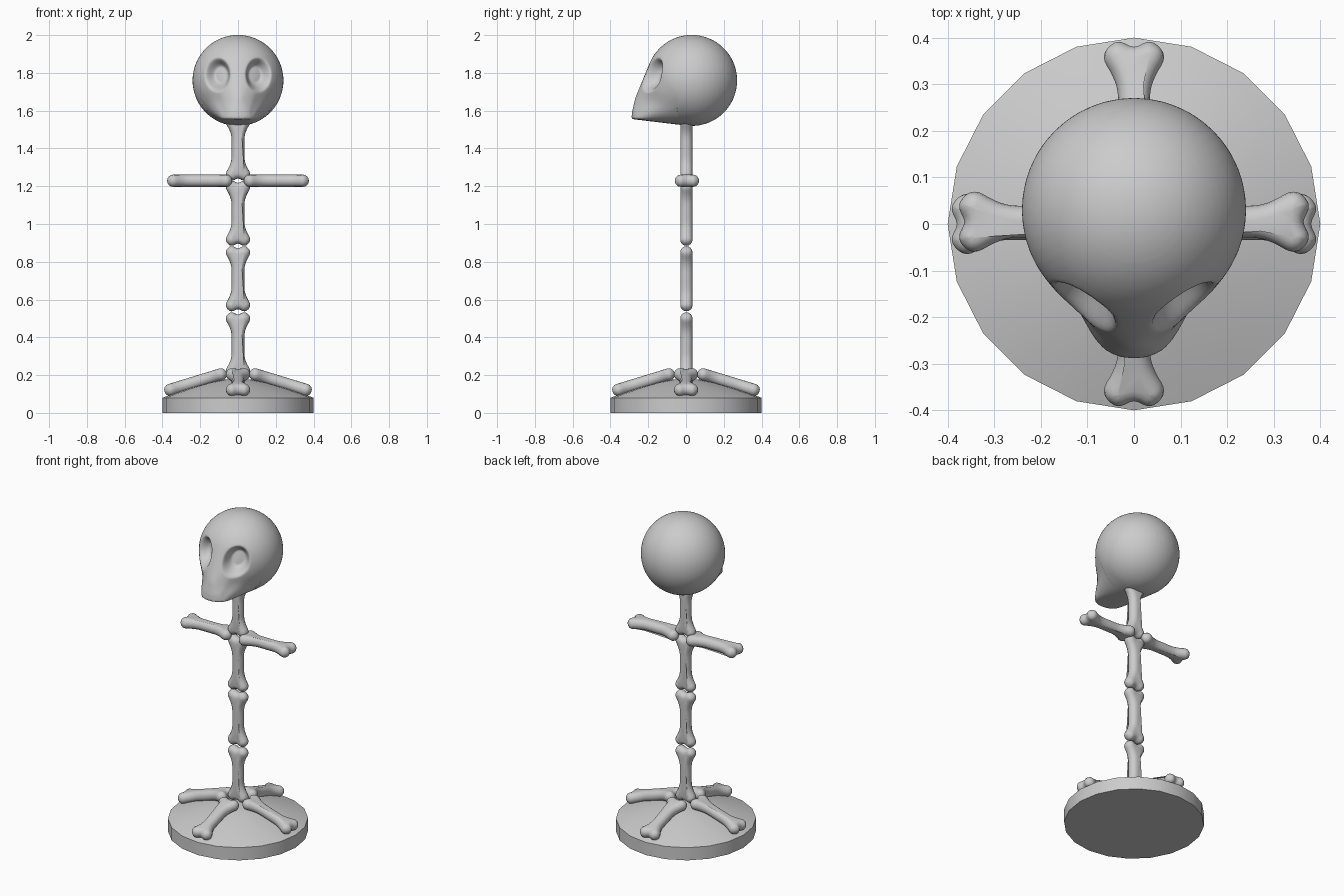
import bpy, bmesh, math
from mathutils import Matrix, Vector

if "Cube" in bpy.data.objects:
    bpy.data.objects.remove(bpy.data.objects["Cube"])


def make_object(name, bm, angle=None):
    bmesh.ops.recalc_face_normals(bm, faces=bm.faces[:])
    me = bpy.data.meshes.new(name)
    bm.to_mesh(me)
    bm.free()
    ob = bpy.data.objects.new(name, me)
    bpy.context.collection.objects.link(ob)
    bpy.ops.object.select_all(action='DESELECT')
    ob.select_set(True)
    bpy.context.view_layer.objects.active = ob
    if angle:
        bpy.ops.object.shade_smooth_by_angle(angle=math.radians(angle))
    return ob


def closed_spline(pts, steps):
    # Catmull-Rom points and outward normals round a closed outline
    out = []
    n = len(pts)
    for i in range(n):
        a, b, c, d = (pts[(i + k) % n] for k in (-1, 0, 1, 2))
        for s in range(steps):
            t = s / steps
            p = 0.5 * (2*b + (c - a)*t + (2*a - 5*b + 4*c - d)*t*t
                       + (3*b - a - 3*c + d)*t**3)
            v = (c - a) + 2*(2*a - 5*b + 4*c - d)*t + 3*(3*b - a - 3*c + d)*t*t
            v.normalize()
            out.append((p, Vector((v.y, -v.x))))
    return out


# Bone: knuckled outline along local x, with fully rounded edges
QUARTER = [(0, .034), (.06, .035), (.097, .046), (.13, .063),
           (.153, .061), (.170, .043), (.171, .025), (.161, 0)]
R = 0.032
q = [Vector(p) for p in QUARTER]
right = q + [Vector((p.x, -p.y)) for p in reversed(q[:-1])]
left = [Vector((-p.x, p.y)) for p in reversed(right[1:-1])]
outline = closed_spline((right + left)[::-1], 3)


def bone(name, matrix):
    bm = bmesh.new()
    rings = []
    for k in range(9):
        a = math.radians(-90 + 180 * k / 8)
        inset = R * (1 - math.cos(a)) * 0.95
        rings.append([bm.verts.new((p.x - n.x*inset, p.y - n.y*inset, R*math.sin(a)))
                      for p, n in outline])
    m = len(outline)
    for lo, hi in zip(rings, rings[1:]):
        for i in range(m):
            j = (i + 1) % m
            bm.faces.new((lo[i], lo[j], hi[j], hi[i]))
    bm.faces.new(rings[0])
    bm.faces.new(rings[-1])
    bm.transform(matrix)
    return make_object(name, bm, 50)


# Domed base with 20 sides
bm = bmesh.new()
profile = [(.4, 0), (.4, .08), (.34, .102), (.25, .132), (.15, .16), (.06, .178)]
rings = [[bm.verts.new((r*math.sin(math.tau*i/20), r*math.cos(math.tau*i/20), z))
          for i in range(20)] for r, z in profile]
for lo, hi in zip(rings, rings[1:]):
    for i in range(20):
        j = (i + 1) % 20
        bm.faces.new((lo[i], lo[j], hi[j], hi[i]))
bm.faces.new(rings[0])
bm.faces.new(rings[-1])
make_object("base", bm, 40)

# Spine bones stacked upright
upright = Matrix(((0, 1, 0, 0), (0, 0, 1, 0), (1, 0, 0, 0), (0, 0, 0, 1)))
for i, z in enumerate((.36, .71, 1.057, 1.402)):
    bone(f"spine_bone_{i + 1}", Matrix.Translation((0, .002, z)) @ upright)

# Arm bones lying flat
for side, s in (("right", 1), ("left", -1)):
    bone(f"arm_bone_{side}", Matrix.Translation((s * .203, .005, 1.229)))

# Four foot bones sloping down the dome
for i in range(4):
    bone(f"foot_bone_{i + 1}", Matrix.Rotation(i * math.pi / 2, 4, 'Z')
         @ Matrix.Translation((.225, 0, .163))
         @ Matrix.Rotation(math.radians(17), 4, 'Y'))

# Skull: hull of round cranium and narrow muzzle
bm = bmesh.new()
bmesh.ops.create_uvsphere(bm, u_segments=48, v_segments=32, radius=.241,
                          matrix=Matrix.Translation((0, .03, 1.76)))
for z, w, front in ((1.556, .088, .29), (1.60, .085, .285), (1.67, .055, .268)):
    for k in range(13):
        a = math.pi * k / 12
        bm.verts.new((w*math.cos(a), -.21 - (front - .21)*math.sin(a)**.7 if 0 < k < 12 else -.21, z))
res = bmesh.ops.convex_hull(bm, input=bm.verts[:])
bmesh.ops.delete(bm, geom=[v for v in bm.verts if not v.link_faces], context='VERTS')
skull = make_object("skull", bm)
mod = skull.modifiers.new("even_mesh", 'REMESH')
mod.mode = 'VOXEL'
mod.voxel_size = .0075
bpy.ops.object.modifier_apply(modifier=mod.name)

# Press in the eye sockets and cheeks
bm = bmesh.new()
bm.from_mesh(skull.data)
for _ in range(3):
    bmesh.ops.smooth_vert(bm, verts=bm.verts[:], factor=.5,
                          use_axis_x=True, use_axis_y=True, use_axis_z=True)
for v in bm.verts:
    if v.co.y > -.05:
        continue
    x, z = abs(v.co.x), v.co.z
    s = 1 if v.co.x > 0 else -1
    d = math.hypot((x - .108) / .072, (z - 1.79) / .096)
    push = .016 * math.exp(-((x - .125)**2 + (z - 1.645)**2) / .0035)
    if d < 1:
        t = min(1, (1 - d) / .6)
        push += .068 * t * t * (3 - 2 * t)
    v.co += Vector((-.3 * s, .95, 0)) * push
bm.to_mesh(skull.data)
bm.free()
bpy.ops.object.shade_smooth_by_angle(angle=math.radians(50))
